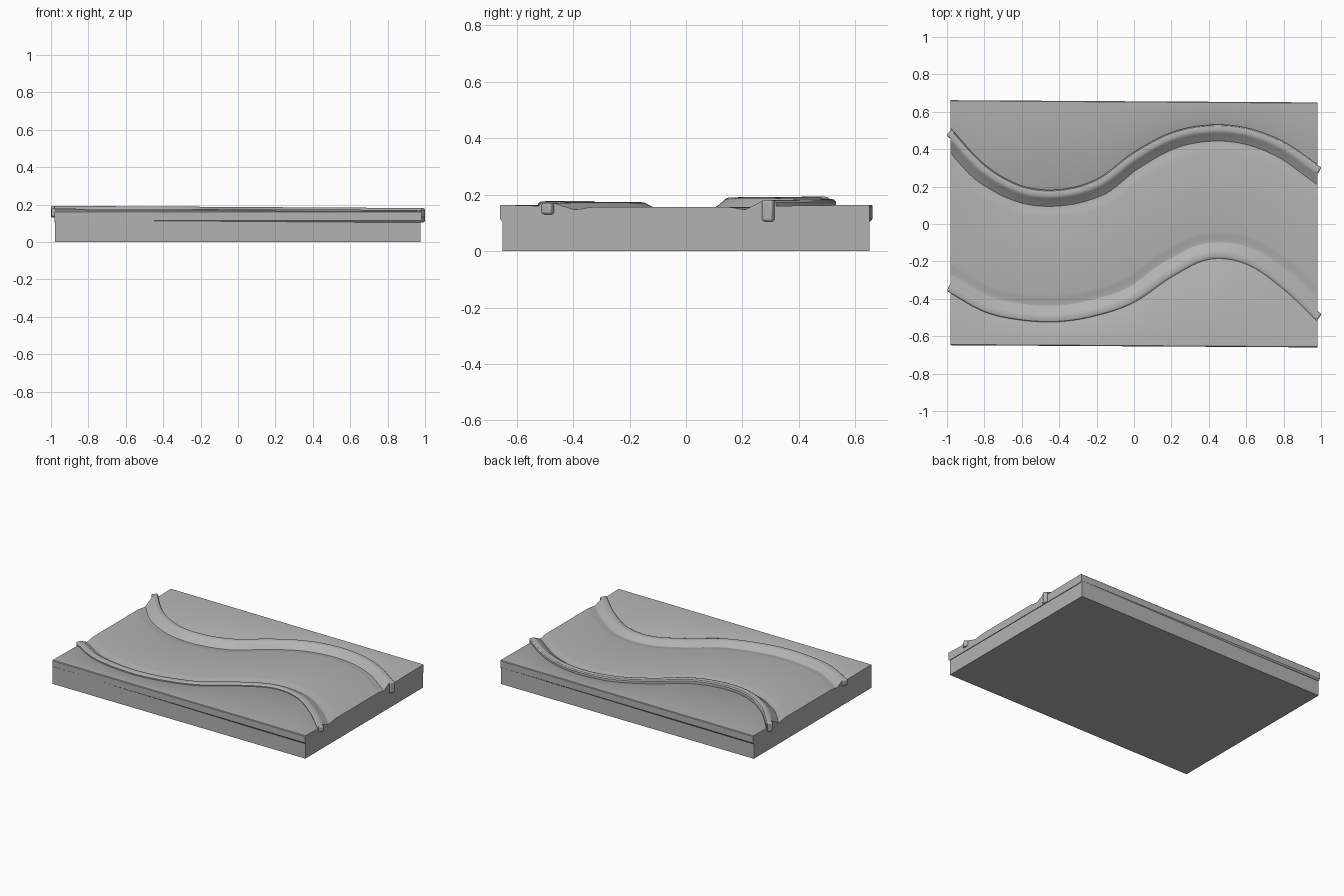
import bpy, bmesh, math
from mathutils import Vector

cube = bpy.data.objects.get("Cube")
if cube:
    bpy.data.objects.remove(cube, do_unlink=True)

grey = bpy.data.materials.new("stone_grey")
grey.use_nodes = True
COLOUR = (0.45, 0.45, 0.45, 1)
grey.diffuse_color = COLOUR
grey.node_tree.nodes["Principled BSDF"].inputs["Base Color"].default_value = COLOUR

STEPS = 96
HALF_X = 0.98
# Outer edge of each wavy rail, one y value every 0.2 in x
FRONT_WAVE = [-.36, -.47, -.515, -.523, -.49, -.42, -.285, -.19, -.215, -.35, -.54]
BACK_WAVE = [.535, .32, .205, .185, .24, .385, .49, .53, .515, .44, .305]


def wave(values, x):
    """Smooth curve through the evenly spaced values."""
    t = (x + 1) / 0.2
    i = max(0, min(len(values) - 2, int(t)))
    t -= i
    p1, p2 = values[i], values[i + 1]
    p0 = values[i - 1] if i > 0 else 2 * p1 - p2
    p3 = values[i + 2] if i + 2 < len(values) else 2 * p2 - p1
    return p1 + 0.5 * t * (p2 - p0 + t * (2*p0 - 5*p1 + 4*p2 - p3 + t * (3*(p1 - p2) + p3 - p0)))


def slope(values, x):
    return (wave(values, x + 0.01) - wave(values, x - 0.01)) / 0.02


def inward(values, x, side, distance):
    """The y at a distance from the rail edge, toward the channel."""
    return wave(values, x) + side * distance * math.hypot(1, slope(values, x))


def finish(obj, angle=35):
    obj.data.materials.append(grey)
    bpy.ops.object.select_all(action='DESELECT')
    obj.select_set(True)
    bpy.context.view_layer.objects.active = obj
    bpy.ops.object.shade_smooth_by_angle(angle=math.radians(angle))
    return obj


def make_object(name, bm):
    bmesh.ops.recalc_face_normals(bm, faces=bm.faces)
    mesh = bpy.data.meshes.new(name)
    bm.to_mesh(mesh)
    bm.free()
    obj = bpy.data.objects.new(name, mesh)
    bpy.context.collection.objects.link(obj)
    return obj


def loft(name, section, angle=35):
    """Closed solid through a changing y, z section along x."""
    bm = bmesh.new()
    rings = []
    for i in range(STEPS + 1):
        x = HALF_X * (2 * i / STEPS - 1)
        rings.append([bm.verts.new((x, y, z)) for y, z in section(x)])
    for a, b in zip(rings, rings[1:]):
        for j in range(len(a)):
            k = (j + 1) % len(a)
            bm.faces.new((a[j], a[k], b[k], b[j]))
    for ring in (rings[0], rings[-1]):
        bm.faces.new(ring)
    return finish(make_object(name, bm), angle)


def block(name, centre, size, bevel=0, turn=0):
    bm = bmesh.new()
    bmesh.ops.create_cube(bm, size=1)
    bmesh.ops.scale(bm, vec=Vector(size), verts=bm.verts)
    obj = make_object(name, bm)
    obj.location = centre
    obj.rotation_euler.z = turn
    if bevel:
        mod = obj.modifiers.new("rounded", 'BEVEL')
        mod.width, mod.segments = bevel, 3
    return finish(obj)


# Lower slab
block("base_slab", (-0.002, 0, 0.06), (1.955, 1.3, 0.12))

# Soft trench beside each rail: distance inward, height
TRENCH = [(0, .16), (.02, .15), (.085, .147), (.105, .149), (.125, .154), (.145, .157)]


def cap_section(x):
    skew = -0.006 * x
    front = [(inward(FRONT_WAVE, x, 1, d), z) for d, z in TRENCH]
    back = [(inward(BACK_WAVE, x, -1, d), z) for d, z in reversed(TRENCH)]
    return ([(-.646 + skew, .105), (-.654 + skew, .115), (-.654 + skew, .16), (-.65 + skew, .164)]
            + front + back
            + [(.652 + skew, .164), (.656 + skew, .16), (.656 + skew, .115), (.648 + skew, .105)])


# Upper plate, slightly skewed over the base
loft("top_plate", cap_section)

# Rails: distance inward, share of the height above the trench
RAIL = [(0, 0), (0, .75), (.006, .94), (.014, 1), (.032, 1), (.042, .9), (.05, .72), (.09, 0)]


def rail_section(values, side, left_top, right_top):
    def section(x):
        top = left_top + (right_top - left_top) * (x + 1) / 2
        return [(inward(values, x, side, d), .146 + (top - .146) * h) for d, h in RAIL]
    return section


for name, values, side, left_top, right_top, left_low, right_low in (
        ("front_rail", FRONT_WAVE, 1, .178, .171, .135, .13),
        ("back_rail", BACK_WAVE, -1, .193, .181, .13, .105)):
    loft(name, rail_section(values, side, left_top, right_top), 30)
    # Rounded ends that fold down over the slab edges
    for end, x, top, low in (("left", 1, right_top, right_low), ("right", -1, left_top, left_low)):
        y = inward(values, x * 0.98, side, 0.022)
        block(f"{name}_{end}_end", (x * 0.979, y, (top + low) / 2),
              (.03, .042, top - low), .009, math.atan(slope(values, x * 0.97)) * 0.8)
